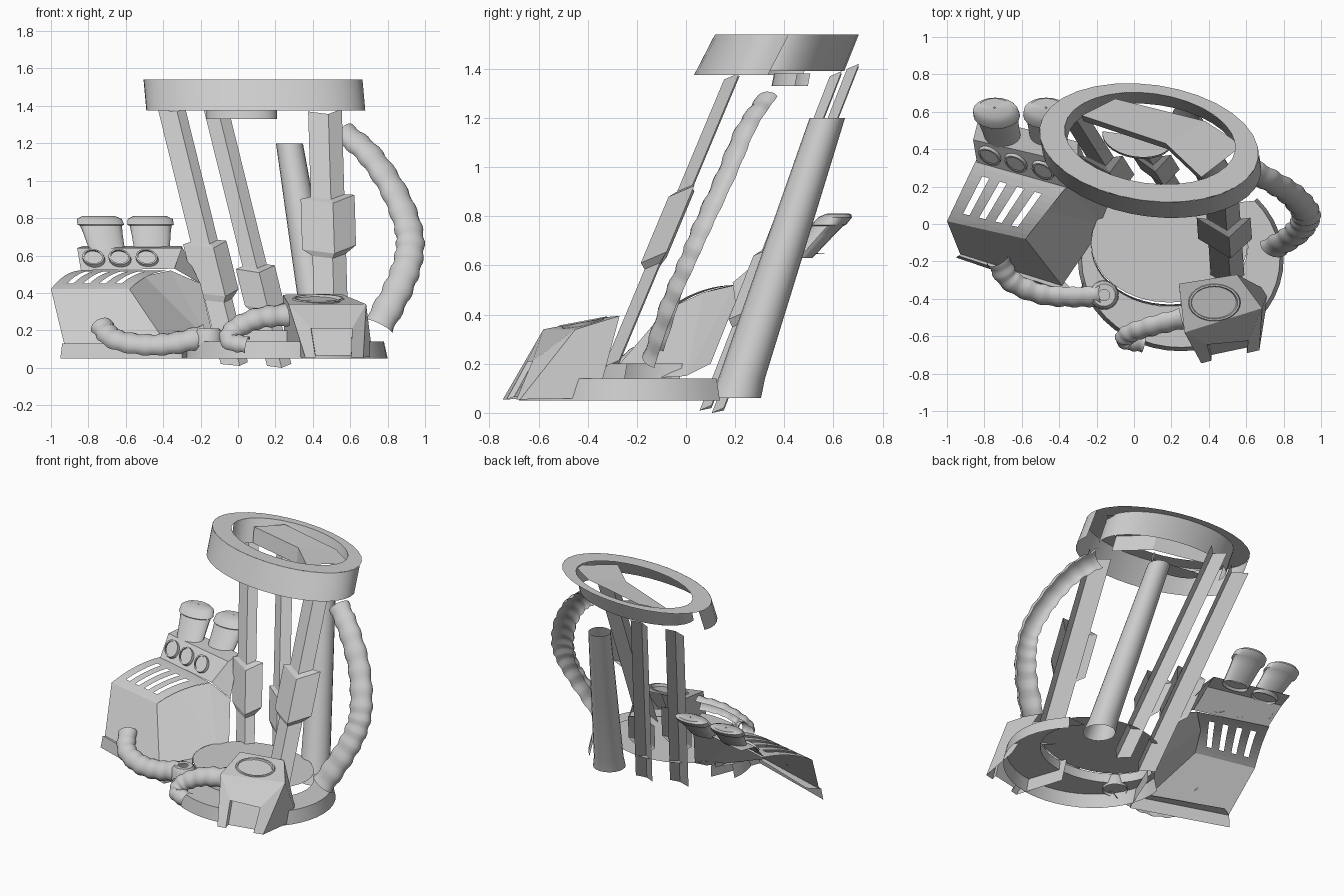
import bpy, math
from math import sin, cos, pi, radians
from mathutils import Vector as V

if "Cube" in bpy.data.objects:
    bpy.data.objects.remove(bpy.data.objects["Cube"])


def mesh(name, verts, faces, smooth=False):
    me = bpy.data.meshes.new(name)
    me.from_pydata([tuple(v) for v in verts], [], faces)
    me.update()
    ob = bpy.data.objects.new(name, me)
    bpy.context.collection.objects.link(ob)
    if smooth:
        bpy.ops.object.select_all(action='DESELECT')
        ob.select_set(True)
        bpy.context.view_layer.objects.active = ob
        bpy.ops.object.shade_smooth_by_angle(angle=radians(40))
    return ob


def sheet(name, rows, closed=False, smooth=False, skip=None):
    """Grid surface through rows of points, optionally closed around each row."""
    n = len(rows[0])
    faces = []
    for j in range(len(rows) - 1):
        for i in range(n if closed else n - 1):
            if skip and skip(i, j):
                continue
            k = (i + 1) % n
            faces.append((j*n + i, j*n + k, (j+1)*n + k, (j+1)*n + i))
    return mesh(name, [p for r in rows for p in r], faces, smooth)


def ellipse(c, a, b, tilt=0, n=32, a0=0, a1=360):
    t, full = radians(tilt), a1 - a0 == 360
    pts = []
    for i in range(n if full else n + 1):
        q = radians(a0 + (a1 - a0) * i / n)
        x, y = a * cos(q), b * sin(q)
        pts.append(V(c) + V((x*cos(t) - y*sin(t), x*sin(t) + y*cos(t), 0)))
    return pts


def shift(pts, d):
    return [p + V(d) for p in pts]


def disc(name, pts):
    return mesh(name, pts, [tuple(range(len(pts)))])


def pipe(name, p0, p1, profile, n=20, flat=1.0):
    """Round column from p0 to p1; profile is (position, radius), rings stay level."""
    p0, p1 = V(p0), V(p1)
    rows = [ellipse(p0.lerp(p1, t), r, r * flat, 0, n) for t, r in profile]
    return sheet(name, rows, True, True)


VIEW = V((0.1, -0.75, 0.65)).normalized()


def hose(name, path, r0, r1, per=8, depth=0.85):
    """Ribbed half-round hose, open at the rear like the rest of the shell."""
    P = [V(p) for p in path]
    P = [2*P[0] - P[1]] + P + [2*P[-1] - P[-2]]
    pts = []
    for i in range(1, len(P) - 2):
        a, b, c, d = P[i-1:i+3]
        for k in range(per):
            t = k / per
            pts.append(0.5*(2*b + (c-a)*t + (2*a-5*b+4*c-d)*t*t + (3*b-a-3*c+d)*t**3))
    pts.append(P[-2])
    rows, m = [], len(pts)
    for i, p in enumerate(pts):
        tan = (pts[min(i+1, m-1)] - pts[max(i-1, 0)]).normalized()
        side = tan.cross(VIEW).normalized()
        up = side.cross(tan).normalized()
        r = (r0 + (r1-r0)*i/(m-1)) * (1.06 if i % 4 < 2 else 0.96)
        rows.append([p + side*r*cos(radians(q)) + up*r*depth*sin(radians(q))
                     for q in range(-10, 191, 20)])
    return sheet(name, rows, smooth=True)


def post(name, top, bottom, w, ridge, clamp, d0=.035):
    """V-section strut with a thicker clamp block part way along it."""
    top, bottom = V(top), V(bottom)

    def vee(t, w, d):
        c = top.lerp(bottom, t)
        return [c + V((-w/2, d*0.4, 0)), c + V((w*ridge, -d, -d*0.3)), c + V((w/2, d*0.4, d*0.3))]
    sheet(name, [vee(0, w, d0), vee(1, w, d0)])
    a, b = clamp
    sheet(name + "_clamp", [vee(a, w, d0), vee(a + .01, w*1.6, d0 + .03),
                            vee(b - .03, w*1.6, d0 + .03), vee(b, w, d0)])


# top ring: flat annulus, sheared outer wall at the front, inner wall
C, CI = (0.08, 0.435, 1.54), (0.085, .458, 1.54)
sheet("ring_top", [ellipse(C, .59, .31, -8), ellipse(CI, .46, .24, -8)], True)
front = ellipse(C, .59, .31, -8, 22, 172, 372)
sheet("ring_outer_wall", [front, shift(front, (.015, -.085, -.165))], smooth=True)
back = ellipse(CI, .46, .24, -8, 20, -10, 190)
sheet("ring_inner_wall", [back, shift(back, (.015, -.06, -.15))], smooth=True)

# ring spokes and the hub hanging below
spoke = [V(p) for p in ((-.28, .58, 1.5), (-.1, .67, 1.53), (.38, .55, 1.53), (.58, .42, 1.53),
                        (.36, .25, 1.53), (.17, .43, 1.53))]
mesh("ring_spoke", spoke, [(0, 1, 2, 5), (5, 2, 3, 4)])
lip = [spoke[0], spoke[5], spoke[4]]
sheet("spoke_lip", [lip, shift(lip, (.01, -.03, -.1))])
hub = ellipse((.02, .47, 1.38), .19, .11, -8, 14, 175, 365)
sheet("hub_wall", [hub, shift(hub, (0, -.01, -.05))], smooth=True)
disc("hub_floor", shift(hub, (0, -.01, -.05)))

# base: wide skirt open at the rear, raised inner platform
arc = dict(n=28, a0=172, a1=402)
sheet("base_skirt", [ellipse((.25, -.19, .05), .55, .49, **arc), ellipse((.25, -.19, .14), .53, .47, **arc),
                     ellipse((.19, -.11, .14), .42, .33, **arc)], smooth=True)
step = ellipse((.19, -.11, .14), .42, .33, 0, 22, 165, 335)
sheet("platform_wall", [step, shift(step, (0, .01, .06))], smooth=True)
disc("platform_top", ellipse((.19, -.10, .20), .42, .32))

# struts and rear column
post("left_post", (-.355, .62, 1.38), (-.02, .09, .02), .145, .2, (.52, .75))
post("rear_post", (-.125, .69, 1.41), (.22, .14, .01), .13, .1, (.62, .80))
post("front_post", (.465, .20, 1.37), (.50, -.29, .20), .18, .1, (.39, .66), .045)
pipe("rear_column", (.275, .575, 1.2), (.46, .2, .06),
     [(0, .072), (.5, .085), (.93, .095), (1, .105)])

# front pod with round port and recessed access panel
panel = [V(p) for p in ((.415, -.73, .055), (.39, -.645, .21), (.61, -.625, .21), (.605, -.69, .055))]
inset = shift(panel, (0, .03, .01))
pod = [V(p) for p in ((.24, -.32, .39), (.55, -.27, .395), (.685, -.45, .34), (.27, -.58, .34),
                      (.36, -.745, .055), (.67, -.675, .055), (.72, -.36, .06), (.25, -.42, .06))]
mesh("front_pod", pod + panel, [(0, 3, 2, 1), (3, 4, 8, 9), (3, 9, 10, 2), (2, 10, 11, 5),
                                (2, 5, 6, 1), (0, 7, 4, 3)])
sheet("pod_panel_edge", [panel, inset])
disc("pod_panel", inset)


def port(a, b, dz):
    return [p + V((0, 0, (p.y + .42) * .19 + dz)) for p in ellipse((.43, -.42, .368), a, b, 0, 24)]


sheet("pod_port", [port(.14, .10, 0), port(.135, .097, .006), port(.125, .088, .006),
                   port(.115, .08, -.02)], True, True)
disc("pod_port_floor", port(.115, .08, -.02))

# engine housing: sloped front panel, side, plinth
lo_l, lo_r = V((-.93, -.16, .13)), V((-.385, -.33, .13))
hi_l, hi_r = V((-1, .015, .42)), V((-.58, -.08, .42))
top_l, top_r = V((-.84, .35, .52)), V((-.36, .2, .52))
sheet("engine_front", [[lo_l, lo_r], [hi_l, hi_r]])
mesh("engine_side", [hi_r, lo_r, (-.16, .0, .15), (-.14, .1, .2), (-.2, .2, .45), top_r,
                     (-.5, .07, .49)],
     [(0, 1, 2, 6), (6, 2, 5), (2, 3, 4, 5)])
mesh("engine_plinth", [(-.95, -.18, .05), (-.3, -.40, .05), (-.3, -.38, .13), (-.94, -.17, .13),
                       (-.86, -.12, .13), (-.38, -.30, .13), (-.16, -.05, .13), (-.16, -.05, .05)],
     [(0, 1, 2, 3), (3, 2, 5, 4), (2, 1, 7, 6)])

# curved grill with four open slots
us = [0] + [.14 + .2*k + d for k in range(4) for d in (0, .08)] + [1]
rows = []
for j in range(11):
    v = j / 10 * pi / 2
    f = .25 * (1 - cos(v)) + .75 * j / 10
    l, r = hi_l.lerp(top_l, f), hi_r.lerp(top_r, f)
    row = [l.lerp(r, u) for u in us]
    for p in row:
        p.z = .42 + .1 * sin(v)
    rows.append(row)
sheet("engine_grill", rows, skip=lambda i, j: i % 2 == 1 and i < 9 and 2 <= j <= 7)

# manifold block with three round ports
m0l, m0r = V((-.84, .33, .52)), V((-.34, .19, .53))
m1l, m1r = V((-.86, .45, .64)), V((-.30, .32, .64))
sheet("manifold", [[m0l, m0r], [m1l, m1r], [m1l + V((.03, .12, .01)), m1r + V((0, .12, .01))]])
mesh("manifold_side", [m0r, m1r, m1r + V((0, .12, .01)), (-.2, .2, .45)], [(0, 3, 2, 1)])
ax = (m0r - m0l).normalized()
ay = (m1l - m0l).normalized()
nrm = ax.cross(ay).normalized()
for k, x in enumerate((-.77, -.63, -.485)):
    c = V((x, .37 - (x + .77)*.27, .58))

    def loop(r, h):
        return [c + ax*r*cos(2*pi*q/18) + ay*r*sin(2*pi*q/18) + nrm*h for q in range(18)]
    sheet(f"manifold_port_{k}", [loop(.062, 0), loop(.06, .02), loop(.05, .02)], True, True)
    disc(f"manifold_port_face_{k}", loop(.05, .014))

# exhaust stacks with flared caps
for k, (x, lean) in enumerate(((-.70, -.045), (-.46, -.01))):
    pipe(f"exhaust_{k}", (x, .46, .63), (x + lean, .62, .81),
         [(0, .095), (.5, .105), (.72, .112), (.75, .125), (.92, .12), (1, .09), (1.01, .005)],
         flat=.57)

# hoses and the floor collar
hose("side_hose", [(.56, .33, 1.26), (.70, .25, 1.14), (.83, .17, .95), (.91, .08, .75), (.915, .02, .6),
                   (.86, -.05, .43), (.75, -.12, .22)], .067, .08, depth=.7)
hose("engine_hose", [(-.73, -.19, .22), (-.66, -.30, .15), (-.5, -.37, .12), (-.33, -.385, .13),
                     (-.17, -.38, .17)], .06, .065)
hose("pod_hose", [(.26, -.50, .28), (.10, -.54, .26), (-.02, -.58, .2), (-.04, -.62, .14),
                  (.05, -.64, .12)], .065, .05)
pipe("hose_collar", (-.16, -.38, .12), (-.16, -.38, .21), [(0, .08), (.8, .075), (1, .06), (1, .03)])
